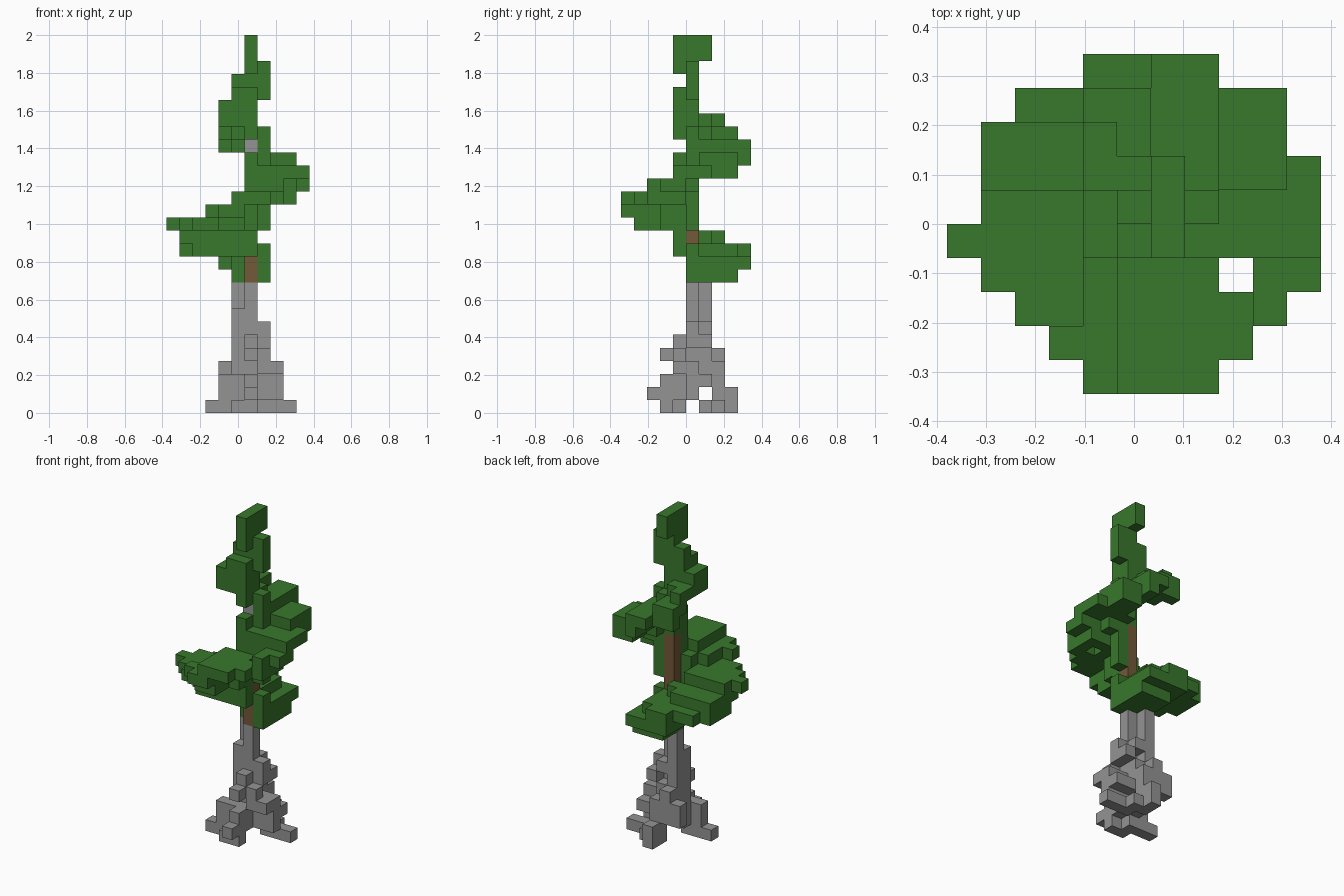
import bpy, bmesh, math
from mathutils import Vector

old = bpy.data.objects.get("Cube")
if old:
    bpy.data.objects.remove(old, do_unlink=True)

UNIT = 2 / 29                       # edge of one block
ORIGIN = Vector((-5.5, -5, 0))      # grid corner, in blocks
cells = {}                          # block position -> part name


def layer(part, levels, *boxes):
    """Fill inclusive boxes (x0, x1, y0, y1) on the given levels."""
    first, last = levels if isinstance(levels, tuple) else (levels, levels)
    for x0, x1, y0, y1 in boxes:
        for z in range(first, last + 1):
            for x in range(x0, x1 + 1):
                for y in range(y0, y1 + 1):
                    cells.setdefault((x, y, z), part)


def material(name, color):
    mat = bpy.data.materials.new(name)
    mat.use_nodes = True
    mat.diffuse_color = (*color, 1)
    mat.node_tree.nodes["Principled BSDF"].inputs["Base Color"].default_value = (*color, 1)
    return mat


def build(part, mat):
    """Make one mesh from the exposed sides of a part's blocks."""
    bm = bmesh.new()
    for pos, owner in cells.items():
        if owner != part:
            continue
        center = Vector(pos) + Vector((.5, .5, .5)) + ORIGIN
        for axis in range(3):
            for sign in (-1, 1):
                normal = Vector((0, 0, 0))
                normal[axis] = sign
                if tuple(int(a + b) for a, b in zip(pos, normal)) in cells:
                    continue
                side = Vector((0, 0, 0))
                side[(axis + 1) % 3] = .5
                other = normal.cross(side)
                mid = center + normal / 2
                corners = (mid - side - other, mid + side - other,
                           mid + side + other, mid - side + other)
                bm.faces.new([bm.verts.new(c * UNIT) for c in corners])
    bmesh.ops.remove_doubles(bm, verts=bm.verts, dist=UNIT / 100)
    bmesh.ops.dissolve_limit(bm, angle_limit=math.radians(1),
                             verts=bm.verts, edges=bm.edges)
    mesh = bpy.data.meshes.new(part)
    bm.to_mesh(mesh)
    bm.free()
    mesh.materials.append(mat)
    obj = bpy.data.objects.new(part, mesh)
    bpy.context.collection.objects.link(obj)


# Trunk, with one stone block higher up
layer("trunk", (10, 17), (6, 6, 5, 5))
layer("stone_block", 20, (6, 6, 5, 5))

# Stone roots, spreading at the ground and narrowing to a stem
roots = "stone_roots"
layer(roots, 0, (3, 5, 4, 4), (5, 6, 3, 3), (8, 9, 6, 6), (7, 7, 6, 7), (6, 6, 7, 8))
layer(roots, 1, (4, 6, 4, 4), (6, 6, 2, 3), (5, 8, 5, 5), (6, 6, 7, 8))
layer(roots, 2, (4, 5, 4, 4), (6, 6, 3, 7), (5, 5, 5, 7), (4, 4, 7, 7), (7, 8, 5, 6))
layer(roots, 3, (5, 6, 5, 6), (7, 8, 4, 5), (4, 6, 7, 7))
layer(roots, 4, (6, 6, 3, 6), (5, 5, 5, 7), (7, 7, 4, 4))
layer(roots, 5, (6, 6, 4, 5), (5, 5, 5, 6), (7, 7, 5, 6))
layer(roots, 6, (5, 6, 5, 6), (7, 7, 5, 5))
layer(roots, 7, (5, 5, 5, 5))
layer(roots, (7, 9), (6, 6, 5, 5), (5, 5, 6, 6))

# Lower canopy: the wide turn, back to left to front to right
low = "lower_canopy"
layer(low, 10, (5, 7, 6, 8), (7, 7, 5, 5))
layer(low, 11, (4, 7, 7, 9), (5, 7, 6, 6), (7, 7, 5, 5))
layer(low, 12, (4, 5, 9, 9), (7, 7, 5, 5), (2, 6, 6, 8), (1, 4, 5, 7), (2, 6, 4, 4))
layer(low, 13, (1, 4, 4, 7), (5, 5, 6, 6), (5, 6, 4, 4))
layer(low, 14, (0, 6, 4, 4), (1, 4, 5, 5), (1, 6, 3, 3), (2, 5, 2, 2), (4, 5, 1, 1),
      (7, 7, 5, 5))
layer(low, 15, (3, 5, 1, 1), (4, 5, 0, 2), (4, 6, 3, 3), (5, 6, 4, 4), (7, 7, 5, 5))
layer(low, 16, (5, 7, 0, 3), (8, 8, 1, 2), (9, 9, 2, 3), (6, 9, 4, 4), (7, 7, 5, 5))
layer(low, 17, (6, 10, 4, 4), (7, 8, 5, 5), (9, 9, 2, 3), (10, 10, 3, 3))
layer(low, 18, (6, 10, 4, 5), (7, 10, 6, 6), (8, 9, 7, 8))

# Upper canopy: the narrowing turn up to the tip
top = "upper_canopy"
layer(top, 19, (7, 9, 6, 8), (6, 6, 4, 5), (7, 7, 5, 5), (7, 7, 9, 9))
layer(top, 20, (6, 7, 6, 9), (5, 5, 7, 8), (4, 4, 8, 8), (7, 7, 5, 5))
layer(top, 21, (5, 6, 6, 6), (4, 5, 7, 8), (6, 7, 5, 5), (6, 6, 4, 4))
layer(top, 22, (4, 6, 4, 5), (4, 5, 6, 6), (4, 4, 7, 7))
layer(top, 23, (4, 6, 4, 5))
layer(top, 24, (5, 6, 4, 4), (5, 7, 5, 5))
layer(top, 25, (5, 7, 5, 5))
layer(top, 26, (6, 7, 5, 5), (6, 6, 4, 4))
layer(top, (27, 28), (6, 6, 4, 6))

stone = material("grey stone", (.295, .295, .295))
bark = material("brown bark", (.17, .1, .04))
leaf = material("green leaf", (.04, .185, .025))
for part, mat in ((roots, stone), ("stone_block", stone), ("trunk", bark),
                  (low, leaf), (top, leaf)):
    build(part, mat)
